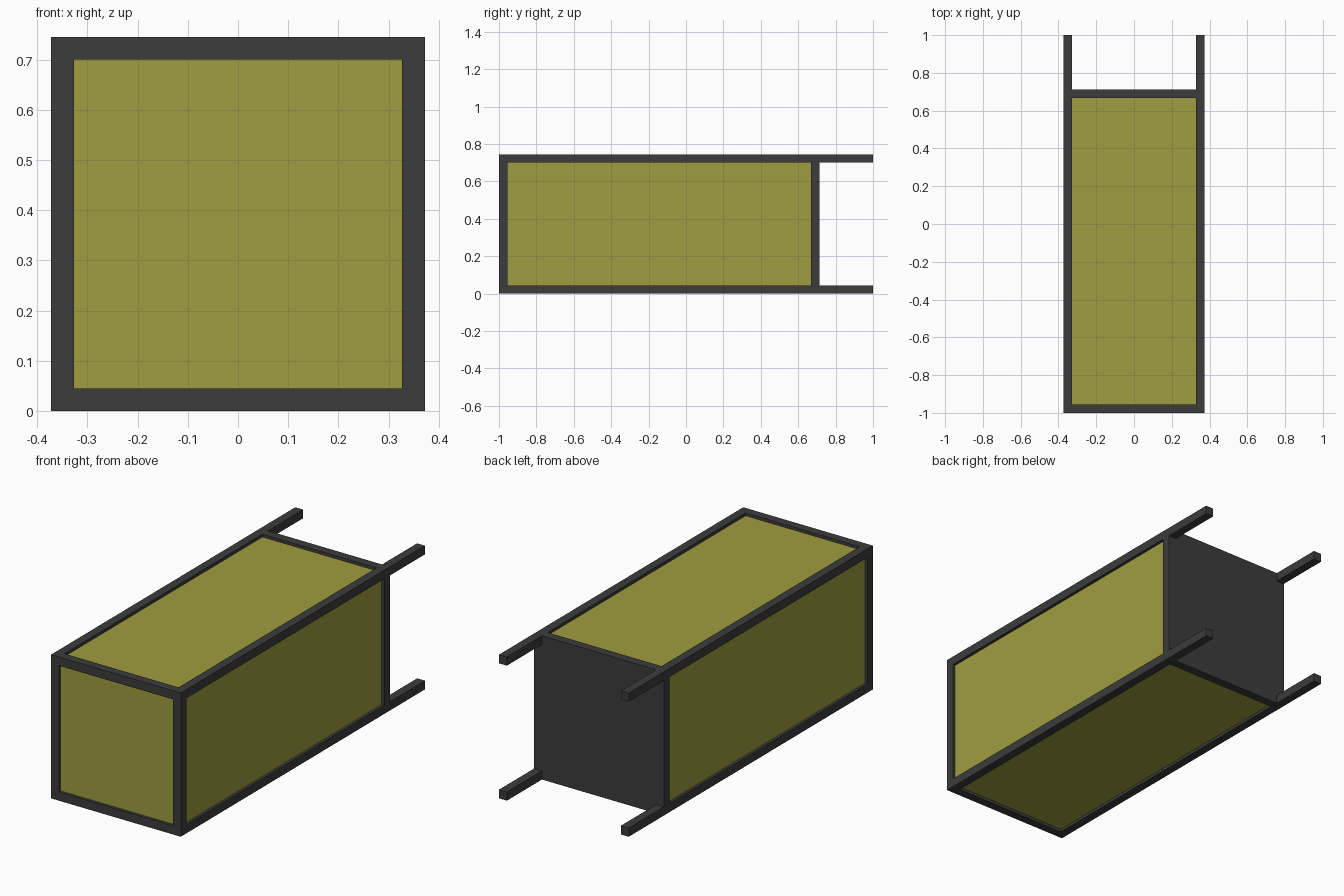
import bpy

if "Cube" in bpy.data.objects:
    bpy.data.objects.remove(bpy.data.objects["Cube"])

W, H, T = 0.372, 0.745, 0.045      # half width, height, bar thickness
BACK0, BACK1 = 0.667, 0.713        # back plate depth range
INSET = 0.015                      # panel recess


def material(name, color):
    m = bpy.data.materials.new(name)
    m.diffuse_color = color
    m.use_nodes = True
    m.node_tree.nodes["Principled BSDF"].inputs["Base Color"].default_value = m.diffuse_color
    return m


dark = material("dark_frame", (0.045, 0.045, 0.045, 1))
olive = material("olive_panel", (0.35, 0.34, 0.05, 1))


def box(name, lo, hi, mat):
    bpy.ops.mesh.primitive_cube_add(size=1, location=[(a + b) / 2 for a, b in zip(lo, hi)])
    o = bpy.context.object
    o.name = name
    o.scale = [b - a for a, b in zip(lo, hi)]
    bpy.ops.object.transform_apply(location=False, rotation=False, scale=True)
    o.data.materials.append(mat)
    return o


# long corner rails that stick out past the back as handles
for sx, x in (("left", -W), ("right", W - T)):
    for sz, z in (("lower", 0), ("upper", H - T)):
        box(f"{sx}_{sz}_rail", (x, -1, z), (x + T, 1, z + T), dark)
    # front uprights
    box(f"{sx}_front_post", (x, -1, T), (x + T, -1 + T, H - T), dark)
    # back plate strips between the rails, flush with the sides
    box(f"{sx}_back_post", (x, BACK0, T), (x + T, BACK1, H - T), dark)

# front cross bars
for sz, z in (("lower", 0), ("upper", H - T)):
    box(f"{sz}_front_bar", (-W + T, -1, z), (W - T, -1 + T, z + T), dark)

# solid back plate, full height between the rails
box("back_plate", (-W + T, BACK0, 0), (W - T, BACK1, H), dark)

# recessed coloured body filling the frame
box("body_panels", (-W + INSET, -1 + INSET, INSET), (W - INSET, BACK1 - INSET, H - INSET), olive)
